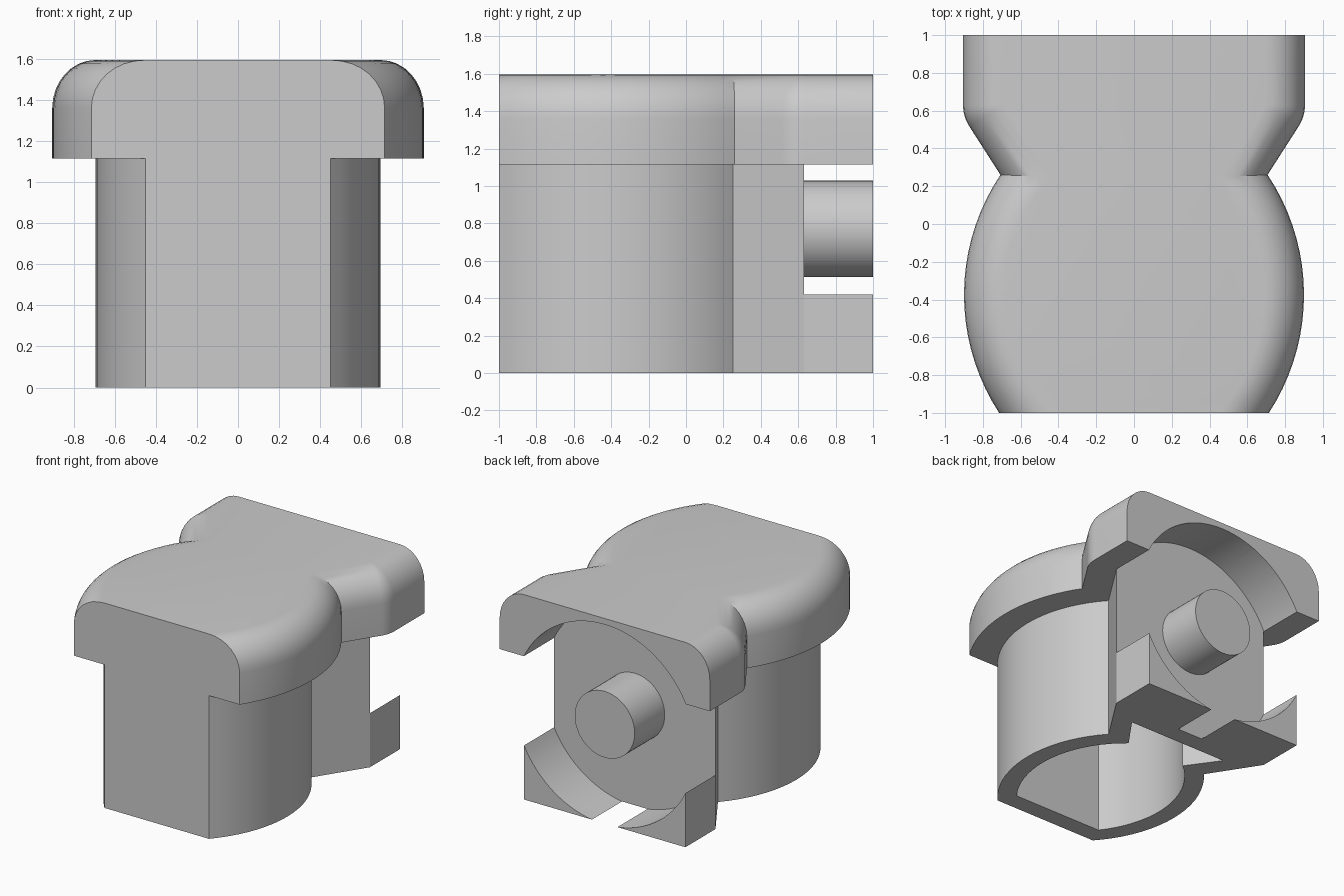
import bpy, bmesh
from math import sin, cos, asin, pi, radians

if "Cube" in bpy.data.objects:
    bpy.data.objects.remove(bpy.data.objects["Cube"], do_unlink=True)

grey = bpy.data.materials.new("light_grey")
grey.use_nodes = True
grey.diffuse_color = (0.6, 0.6, 0.6, 1)
grey.node_tree.nodes["Principled BSDF"].inputs["Base Color"].default_value = (0.6, 0.6, 0.6, 1)

CX, CY, R = -0.244, -0.375, 0.934     # centre and radius of the bulging side
OVERHANG = 0.21
WALL = 0.14
SLANT = 0.98                          # angle of the slanted rear flank
CORNER = (0.695, 0.63)                # where the flank meets the straight rear side


def arc(cx, cy, r, a, b, n):
    return [(cx + r * cos(a + (b - a) * i / n), cy + r * sin(a + (b - a) * i / n))
            for i in range(n + 1)]


def side_arc(d, front):
    waist = 0.25 + 0.05 * d
    return arc(CX, CY, R + d, asin((front - CY) / (R + d)), asin((waist - CY) / (R + d)), 18)


def mirrored(points):
    return points + [(-x, y) for x, y in reversed(points)]


def outline(d):
    """Plan shape grown outward by d with a rounded rear corner."""
    pts = side_arc(d, -1) + arc(*CORNER, d, SLANT - pi / 2, 0, 6)
    return mirrored(pts + [(CORNER[0] + d, 1)])


def make_object(name, bm):
    mesh = bpy.data.meshes.new(name)
    bm.to_mesh(mesh)
    bm.free()
    obj = bpy.data.objects.new(name, mesh)
    bpy.context.collection.objects.link(obj)
    mesh.materials.append(grey)
    return obj


def loft(name, levels):
    """Skin a stack of (outline, height) rings and close both ends."""
    bm = bmesh.new()
    rings = [[bm.verts.new((x, y, z)) for x, y in pts] for pts, z in levels]
    n = len(rings[0])
    for low, high in zip(rings, rings[1:]):
        for i in range(n):
            j = (i + 1) % n
            bm.faces.new((low[i], low[j], high[j], high[i]))
    bm.faces.new(rings[0][::-1])
    bm.faces.new(rings[-1])
    bmesh.ops.remove_doubles(bm, verts=bm.verts, dist=0.0005)
    bmesh.ops.recalc_face_normals(bm, faces=bm.faces)
    return make_object(name, bm)


def rod(name, radius, z, y0, y1, n):
    """Cylinder lying along the y axis."""
    bpy.ops.mesh.primitive_cylinder_add(vertices=n, radius=radius, depth=y1 - y0,
                                        location=(0, (y0 + y1) / 2, z),
                                        rotation=(radians(90), 0, 0))
    obj = bpy.context.object
    obj.name = name
    obj.data.materials.append(grey)
    return obj


def activate(obj):
    bpy.ops.object.select_all(action='DESELECT')
    obj.select_set(True)
    bpy.context.view_layer.objects.active = obj


def cut(obj, cutter):
    cutter.hide_render = True
    mod = obj.modifiers.new("cut", 'BOOLEAN')
    mod.operation = 'DIFFERENCE'
    mod.solver = 'EXACT'
    mod.object = cutter
    activate(obj)
    bpy.ops.object.modifier_apply(modifier=mod.name)
    bpy.data.objects.remove(cutter, do_unlink=True)


# Body with overhanging cap and rounded top edge
levels = [(outline(0), 0), (outline(0), 1.115), (outline(OVERHANG), 1.115)]
for i in range(9):
    a = pi / 2 * i / 8
    levels.append((outline(OVERHANG * cos(a)), 1.36 + 0.235 * sin(a)))
body = loft("body_with_cap", levels)

# Hollow underside following the outer wall
inner = side_arc(-WALL, -1 + WALL)
wx, wy = inner[-1]
rear = CORNER[1] - WALL
inner.append((wx + (rear - wy) * cos(SLANT) / sin(SLANT) + 0.01, rear))
cavity = mirrored(inner)
cut(body, loft("cavity_cutter", [(cavity, -0.2), (cavity, 1.45)]))

# Round recess in the rear
cut(body, rod("recess_cutter", 0.778, 0.77, CORNER[1], 1.2, 96))

# Pin in the middle of the recess
pin = rod("rear_pin", 0.258, 0.77, 0.6, 1.0, 48)

for obj in (body, pin):
    activate(obj)
    bpy.ops.object.shade_smooth_by_angle(angle=radians(30))
